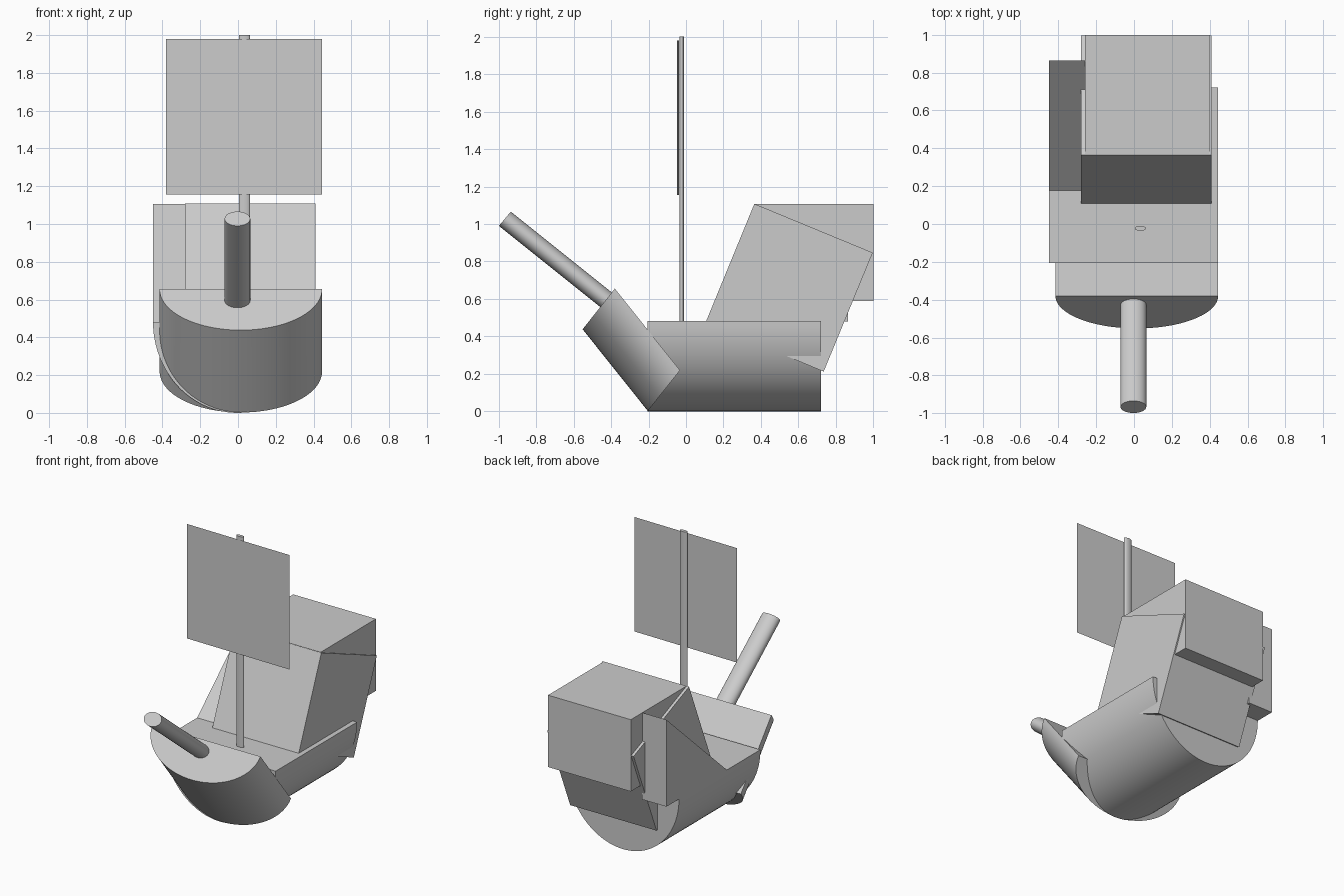
import bpy
import bmesh
from math import sin, cos, pi, radians
from mathutils import Vector

cube = bpy.data.objects.get("Cube")
if cube:
    bpy.data.objects.remove(cube, do_unlink=True)

grey = bpy.data.materials.new("plain_grey")
grey.use_nodes = True
tone = (0.6, 0.6, 0.6, 1)
grey.diffuse_color = tone
grey.node_tree.nodes["Principled BSDF"].inputs["Base Color"].default_value = tone


def prism(name, outline, sweep=None, smooth=False):
    """Fill an outline and, if a sweep is given, extrude it into a solid."""
    bm = bmesh.new()
    face = bm.faces.new([bm.verts.new(p) for p in outline])
    if sweep:
        result = bmesh.ops.extrude_face_region(bm, geom=[face], use_keep_orig=True)
        moved = [v for v in result["geom"] if isinstance(v, bmesh.types.BMVert)]
        bmesh.ops.translate(bm, verts=moved, vec=Vector(sweep))
        bmesh.ops.recalc_face_normals(bm, faces=bm.faces)
    mesh = bpy.data.meshes.new(name)
    bm.to_mesh(mesh)
    bm.free()
    mesh.materials.append(grey)
    obj = bpy.data.objects.new(name, mesh)
    bpy.context.collection.objects.link(obj)
    if smooth:
        bpy.ops.object.select_all(action="DESELECT")
        obj.select_set(True)
        bpy.context.view_layer.objects.active = obj
        bpy.ops.object.shade_smooth_by_angle(angle=radians(30))
    return obj


def arc(centre, u, v, turn, steps):
    """Points on an ellipse spanned by u and v, over the given turn."""
    c, u, v = Vector(centre), Vector(u), Vector(v)
    count = steps + 1 if turn < 2 * pi else steps
    return [c + u * cos(turn * i / steps) + v * sin(turn * i / steps) for i in range(count)]


def side_outline(x, points):
    return [(x, y, z) for y, z in points]


# Hull: half cylinder with a flat deck, and a slanted one for the bow
prism("hull", arc((-0.003, -0.205, 0.482), (0.447, 0, 0), (0, 0, -0.482), pi, 48),
      (0, 0.927, 0), smooth=True)
prism("bow", arc((0.015, -0.38, 0.655), (0.43, 0, 0), (0, -0.172, -0.217), pi, 48),
      (0, 0.348, -0.436), smooth=True)

# Bowsprit and mast: elliptical poles
prism("bowsprit", arc((-0.003, -0.967, 1.028), (0.068, 0, 0), (0, 0.032, 0.038), 2 * pi, 32),
      (0, 0.587, -0.47), smooth=True)
prism("mast", arc((0.034, -0.023, 0.46), (0.03, 0, 0), (0, 0.013, 0), 2 * pi, 32),
      (0, 0, 1.54), smooth=True)

# Sail: a single thin sheet, turned slightly
prism("sail", [(-0.38, -0.038, 1.155), (0.445, -0.048, 1.155),
               (0.445, -0.048, 1.98), (-0.38, -0.038, 1.98)])

# Stern: tilted block, upright cabin box and a side ramp
prism("stern_block", side_outline(-0.28, [(0.105, 0.475), (0.365, 1.108),
                                          (0.997, 0.847), (0.735, 0.212)]), (0.689, 0, 0))
prism("stern_cabin", side_outline(-0.26, [(0.37, 0.59), (0.37, 1.108),
                                          (1.0, 1.108), (1.0, 0.59)]), (0.66, 0, 0))
prism("side_ramp", side_outline(-0.45, [(0.175, 0.48), (0.865, 1.106),
                                        (0.865, 0.48)]), (0.195, 0, 0))
